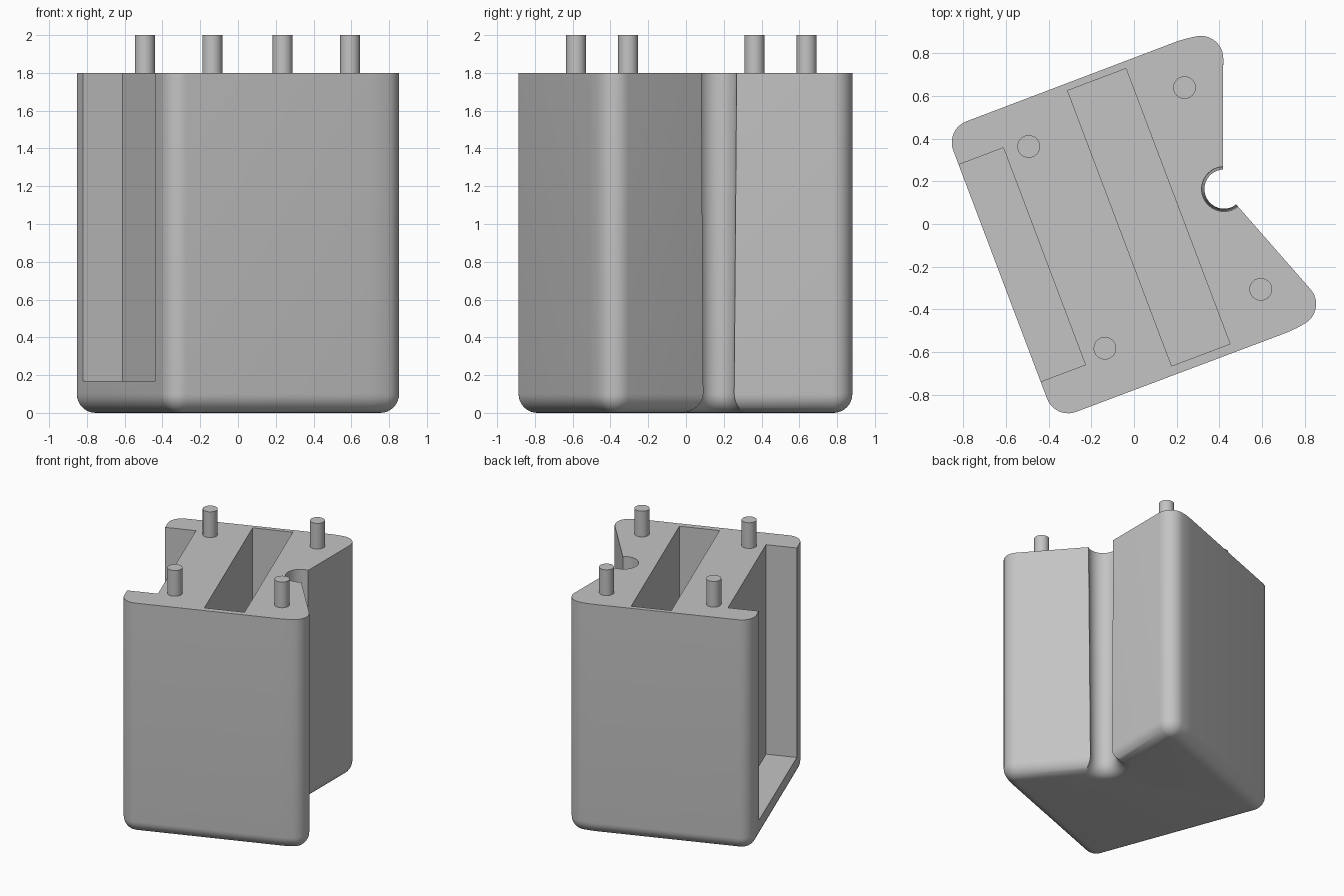
import bpy, bmesh
from math import sin, cos, pi, radians, sqrt, atan2
from mathutils import Vector

cube = bpy.data.objects.get("Cube")
if cube:
    bpy.data.objects.remove(cube, do_unlink=True)

TURN = radians(20.7)     # block is turned about z; walls of the waist slope by the same angle
TOP, FLOOR = 1.8, 0.17
FILLET, CORNER, SWEEP = 0.1, 0.105, 0.6
LEFT, RIGHT = Vector((-0.565, 0.622)), Vector((0.567, 0.615))
GROOVE = Vector((0.452, 0.004))

grey = bpy.data.materials.new("plain grey")
grey.use_nodes = True
grey.diffuse_color = (0.55, 0.55, 0.55, 1)
grey.node_tree.nodes["Principled BSDF"].inputs["Base Color"].default_value = grey.diffuse_color


def make(name, bm):
    bmesh.ops.recalc_face_normals(bm, faces=bm.faces)
    mesh = bpy.data.meshes.new(name)
    bm.to_mesh(mesh)
    bm.free()
    mesh.materials.append(grey)
    obj = bpy.data.objects.new(name, mesh)
    obj.rotation_euler.z = TURN
    bpy.context.collection.objects.link(obj)
    return obj


def select(obj):
    bpy.ops.object.select_all(action='DESELECT')
    obj.select_set(True)
    bpy.context.view_layer.objects.active = obj


def arc(centre, r, a, b, n):
    return [centre + r * Vector((cos(a + (b - a) * i / n), sin(a + (b - a) * i / n)))
            for i in range(n + 1)]


def outline(inset, groove_r):
    """Half outline from groove to left side, then its mirror image, then the groove."""
    r = CORNER - inset
    lean = pi / 2 - radians(10.7)
    big = RIGHT - (SWEEP - CORNER) * Vector((cos(lean), sin(lean)))
    half = arc(RIGHT, r, -TURN, lean, 12)
    half += arc(big, SWEEP - inset, lean, pi / 2, 5)[1:]
    half += arc(LEFT, r, pi / 2, pi, 10)
    mirrored = [Vector((p.x, -p.y)) for p in reversed(half)]
    # groove arc ends where it meets the two sloping walls
    n, t = Vector((cos(TURN), -sin(TURN))), Vector((sin(TURN), cos(TURN)))
    h = n.dot(RIGHT - Vector((GROOVE.x, 0))) + r
    end = n * h + t * sqrt(groove_r ** 2 - h * h)
    a = atan2(end.y, end.x)
    return half + mirrored + arc(GROOVE, groove_r, 2 * pi - a, a, 24)


# block: stacked outlines, rounded along the bottom, groove slightly tapered
bm = bmesh.new()
levels = [(FILLET * (1 - sin(i * pi / 16)), FILLET * (1 - cos(i * pi / 16))) for i in range(9)]
levels.append((0, TOP))
rings = []
for inset, z in levels:
    groove_r = 0.091 + 0.014 * z / TOP + inset
    rings.append([bm.verts.new((p.x, p.y, z)) for p in outline(inset, groove_r)])
for low, high in zip(rings, rings[1:]):
    for i in range(len(low)):
        bm.faces.new((low[i - 1], low[i], high[i], high[i - 1]))
bm.faces.new(rings[0])
bm.faces.new(rings[-1])
block = make("block", bm)


# pockets: a closed one in the middle, one open through the left wall
def cut_box(x0, x1, y0, y1):
    bm = bmesh.new()
    bmesh.ops.create_cube(bm, size=1)
    size = Vector((x1 - x0, y1 - y0, 2 - FLOOR))
    for v in bm.verts:
        v.co = Vector((v.co.x * size.x + (x0 + x1) / 2,
                       v.co.y * size.y + (y0 + y1) / 2,
                       v.co.z * size.z + (2 + FLOOR) / 2))
    cutter = make("pocket_cutter", bm)
    cutter.hide_render = True
    select(block)
    mod = block.modifiers.new("pocket", 'BOOLEAN')
    mod.operation, mod.solver, mod.object = 'DIFFERENCE', 'EXACT', cutter
    bpy.context.view_layer.update()
    bpy.ops.object.modifier_apply(modifier=mod.name)
    bpy.data.objects.remove(cutter, do_unlink=True)


cut_box(-0.07, 0.222, -0.684, 0.694)
cut_box(-0.9, -0.446, -0.536, 0.55)
select(block)
bpy.ops.object.shade_smooth_by_angle(angle=radians(30))

# four locating pins on top
for side, x in (("left", 0.447), ("right", -0.333)):
    for end, y in (("back", 0.514), ("front", -0.496)):
        bm = bmesh.new()
        bmesh.ops.create_cone(bm, cap_ends=True, segments=32, radius1=0.053, radius2=0.053, depth=0.22)
        bmesh.ops.translate(bm, verts=bm.verts, vec=(x, y, TOP + 0.09))
        pin = make(f"pin_{end}_{side}", bm)
        select(pin)
        bpy.ops.object.shade_smooth_by_angle(angle=radians(30))
